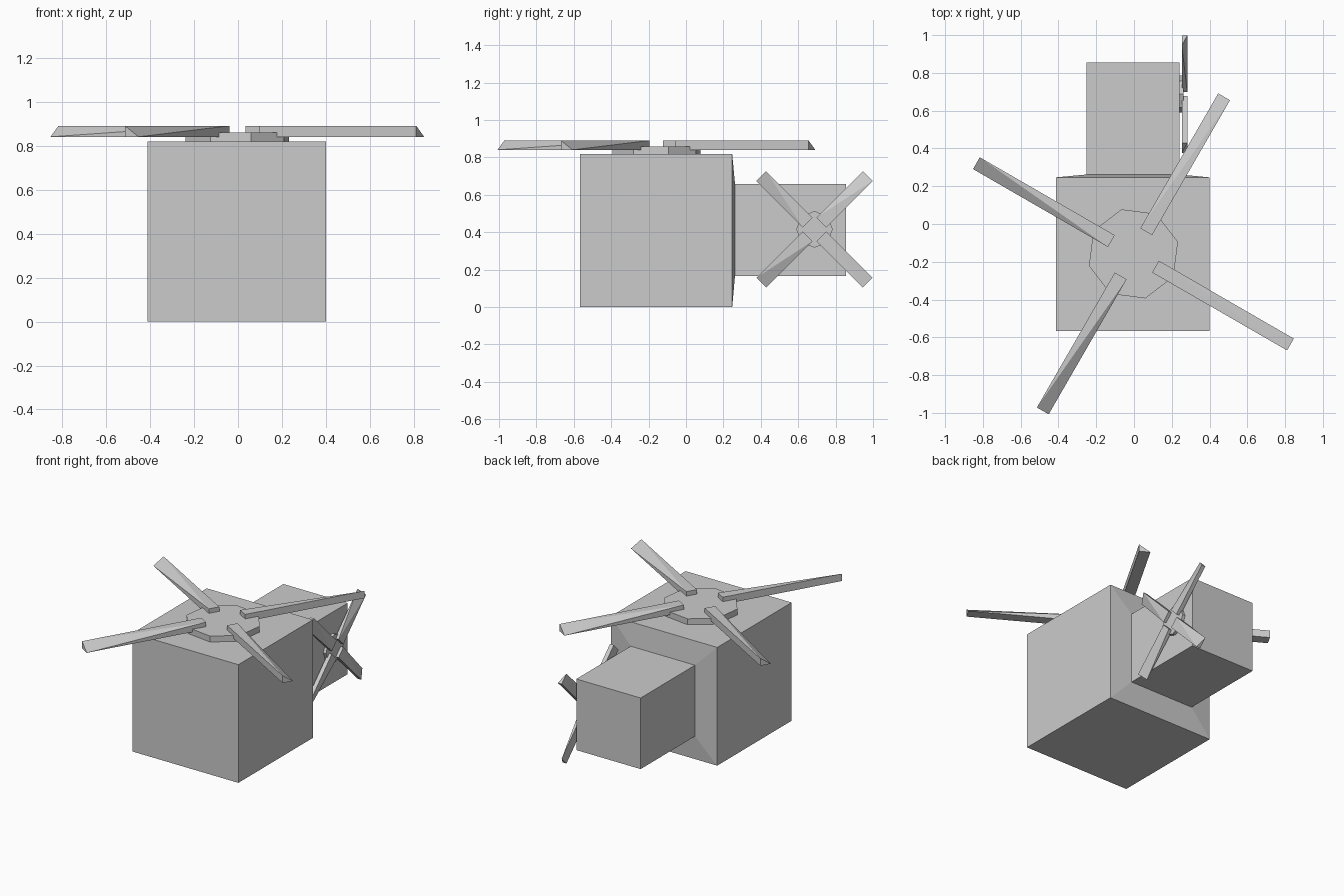
import bpy, bmesh
from math import cos, sin, pi, radians
from mathutils import Matrix, Vector

if "Cube" in bpy.data.objects:
    bpy.data.objects.remove(bpy.data.objects["Cube"])


def make_object(name, bm, matrix=Matrix()):
    bmesh.ops.recalc_face_normals(bm, faces=bm.faces)
    mesh = bpy.data.meshes.new(name)
    bm.to_mesh(mesh)
    bm.free()
    obj = bpy.data.objects.new(name, mesh)
    obj.matrix_world = matrix
    bpy.context.collection.objects.link(obj)
    return obj


def box(bm, lo, hi):
    lo, hi = Vector(lo), Vector(hi)
    m = Matrix.Translation((lo + hi) / 2) @ Matrix.Diagonal((*(hi - lo), 1))
    return bmesh.ops.create_cube(bm, size=1, matrix=m)["verts"]


# Rotor lies in local XY, its axis along local Z, base at z = 0
def rotor(name, matrix, hub_r, hub_h, r0, r1, half_w, z0, z1, angle):
    bm = bmesh.new()
    hub = Matrix.Translation((0, 0, hub_h / 2)) @ Matrix.Rotation(angle, 4, 'Z')
    bmesh.ops.create_cone(bm, cap_ends=True, segments=8, radius1=hub_r, radius2=hub_r,
                          depth=hub_h, matrix=hub @ Matrix.Rotation(pi / 4, 4, 'Z'))
    make_object(name + "_hub", bm, matrix)

    for i in range(4):
        # Four-sided root, triangular wedge tip
        bm = bmesh.new()
        verts = box(bm, (r0, -half_w, z0), (r1, half_w, z1))
        low = [v for v in verts if v.co.x > (r0 + r1) / 2 and v.co.y > 0]
        for v in low:
            v.co.z = z0
        bmesh.ops.remove_doubles(bm, verts=bm.verts[:], dist=1e-5)
        bmesh.ops.triangulate(bm, faces=[f for f in bm.faces if f.normal.z > 0.3])
        turn = Matrix.Rotation(angle + i * pi / 2, 4, 'Z')
        make_object(f"{name}_blade_{i + 1}", bm, matrix @ turn)


# Cabin with the tail pulled out of its back face
bm = bmesh.new()
box(bm, (-0.412, -0.567, 0), (0.4, 0.247, 0.818))
bm.faces.ensure_lookup_table()
bm.normal_update()
back = max(bm.faces, key=lambda f: f.calc_center_median().y)
for x0, x1, z0, z1, y in ((-0.252, 0.24, 0.166, 0.658, 0.262),
                          (-0.252, 0.24, 0.166, 0.658, 0.856)):
    new = bmesh.ops.extrude_discrete_faces(bm, faces=[back])["faces"][0]
    cx = sum(v.co.x for v in new.verts) / 4
    cz = sum(v.co.z for v in new.verts) / 4
    for v in new.verts:
        v.co = (x1 if v.co.x > cx else x0, y, z1 if v.co.z > cz else z0)
    back = new
make_object("cabin_and_tail", bm)

# Main rotor on the roof
rotor("main_rotor", Matrix.Translation((-0.003, -0.158, 0.818)),
      0.244, 0.041, 0.135, 0.96, 0.036, 0.022, 0.072, radians(60))

# Tail rotor on the right side: local X, Y, Z become world Y, Z, X
axes = Matrix(((0, 0, 1, 0), (1, 0, 0, 0), (0, 1, 0, 0), (0, 0, 0, 1)))
rotor("tail_rotor", Matrix.Translation((0.24, 0.687, 0.415)) @ axes,
      0.098, 0.021, 0.052, 0.403, 0.037, 0.013, 0.042, radians(45))
